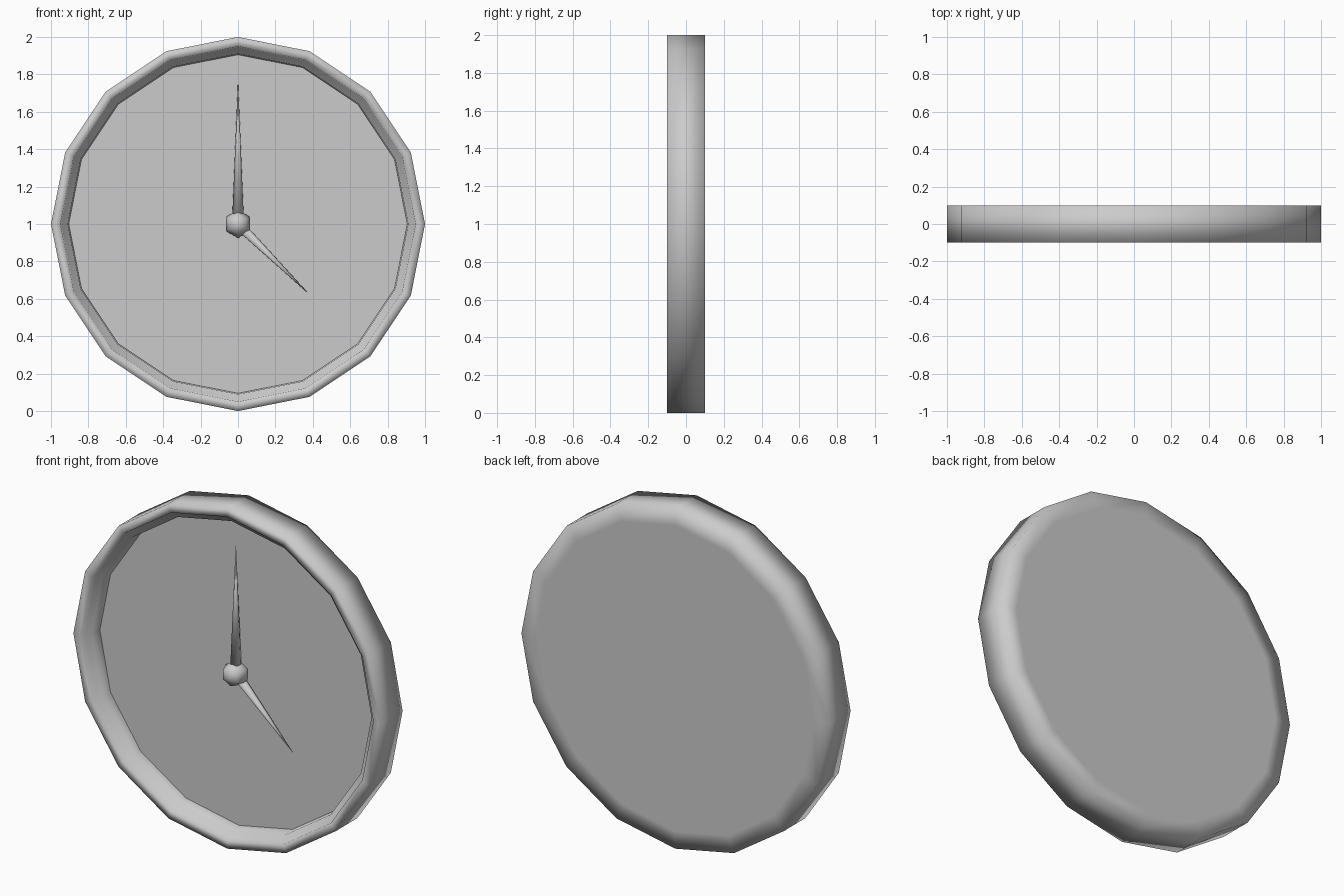
import bpy, bmesh, math
from mathutils import Vector, Matrix

if "Cube" in bpy.data.objects:
    bpy.data.objects.remove(bpy.data.objects["Cube"])

SIDES = 16
CENTRE = Vector((0, 0, 1))


def finish(name, bm, smooth=True):
    bmesh.ops.recalc_face_normals(bm, faces=bm.faces)
    for f in bm.faces:
        f.smooth = smooth
    me = bpy.data.meshes.new(name)
    bm.to_mesh(me)
    bm.free()
    ob = bpy.data.objects.new(name, me)
    bpy.context.collection.objects.link(ob)
    return ob


def ring(bm, r, y):
    return [bm.verts.new(CENTRE + Vector((r * math.cos(a), y, r * math.sin(a))))
            for a in (2 * math.pi * i / SIDES for i in range(SIDES))]


# case: lathed profile (radius, y) from back plate round to the stepped front rim
profile = [(0.9, 0.1), (1.0, 0.1), (1.0, -0.1), (0.95, -0.1),
           (0.945, -0.07), (0.91, -0.06), (0.905, 0.01)]
bm = bmesh.new()
rings = [ring(bm, r, y) for r, y in profile]
for a, b in zip(rings, rings[1:]):
    for i in range(SIDES):
        j = (i + 1) % SIDES
        bm.faces.new((a[i], a[j], b[j], b[i]))
bm.faces.new(rings[0])
finish("case", bm)

# dial: flat recessed face
bm = bmesh.new()
f = bm.faces.new(ring(bm, 0.905, 0.01))
f.normal_update()
dial = finish("dial", bm, False)
if dial.data.polygons[0].normal.y > 0:
    dial.data.flip_normals()

# hub: low-poly ball on the dial, axis along y
bm = bmesh.new()
bmesh.ops.create_uvsphere(bm, u_segments=6, v_segments=4, radius=0.075,
                          matrix=Matrix.Translation((0, -0.02, 1)) @ Matrix.Rotation(math.pi / 2, 4, 'X'))
finish("hub", bm)


# hands: thin cones pointing outwards from the hub
def hand(name, tip_x, tip_z, radius):
    tip = Vector((tip_x, 0, tip_z))
    length = tip.length
    bm = bmesh.new()
    bmesh.ops.create_cone(bm, cap_ends=True, segments=8, radius1=radius, radius2=0.001, depth=length - 0.05)
    rot = Vector((0, 0, 1)).rotation_difference(tip.normalized()).to_matrix().to_4x4()
    mid = tip.normalized() * (length + 0.05) / 2 + Vector((0, -0.02, 1))
    bm.transform(Matrix.Translation(mid) @ rot)
    return finish(name, bm)


hand("minute_hand", 0, 0.75, 0.03)
hand("hour_hand", 0.37, -0.365, 0.025)
